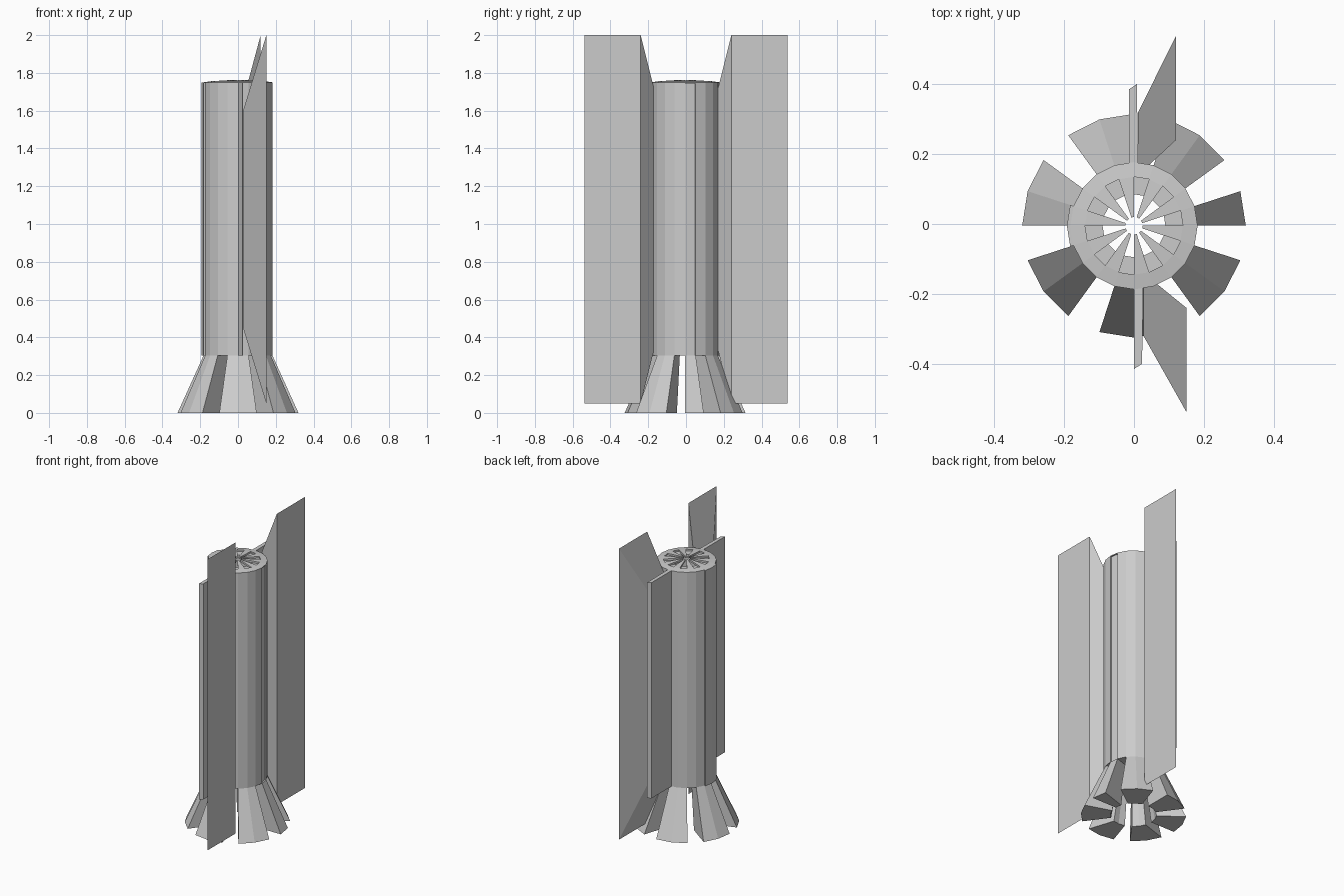
import bpy, bmesh
from math import cos, sin, radians

if "Cube" in bpy.data.objects:
    bpy.data.objects.remove(bpy.data.objects["Cube"])

CY = -0.005   # axis of the tower in y
STEP = 18     # 20-sided tower


def finish(name, bm):
    bmesh.ops.recalc_face_normals(bm, faces=bm.faces)
    me = bpy.data.meshes.new(name)
    bm.to_mesh(me)
    bm.free()
    ob = bpy.data.objects.new(name, me)
    bpy.context.collection.objects.link(ob)
    return ob


def sector(name, a0, a1, profile):
    """Sweep a closed (r, z) profile around the axis from a0 to a1 degrees."""
    bm = bmesh.new()
    n = (a1 - a0) // STEP
    full = a1 - a0 == 360
    rows = []
    for i in range(n if full else n + 1):
        a = radians(a0 + i * STEP)
        rows.append([bm.verts.new((r * cos(a), CY + r * sin(a), z)) for r, z in profile])
    m = len(profile)
    for i in range(n):
        p, q = rows[i], rows[(i + 1) % len(rows)]
        for j in range(m):
            k = (j + 1) % m
            bm.faces.new((p[j], p[k], q[k], q[j]))
    if not full:
        bm.faces.new(rows[0])
        bm.faces.new(rows[-1])
    return finish(name, bm)


def hexa(name, bottom, top):
    """Solid between two four-point loops."""
    bm = bmesh.new()
    b = [bm.verts.new(v) for v in bottom]
    t = [bm.verts.new(v) for v in top]
    bm.faces.new(b)
    bm.faces.new(t)
    for i in range(4):
        j = (i + 1) % 4
        bm.faces.new((b[i], b[j], t[j], t[i]))
    return finish(name, bm)


# Tower wall, with one recessed strip on the right and a raised strip on the left
def wall(r_in, r_out, z_top=1.75):
    return [(r_in, 0.305), (r_out, 0.305), (r_out, z_top), (r_in, z_top)]


sector("tower_wall", 18, 360, wall(0.09, 0.182, 1.745))
sector("recessed_strip", 0, 18, wall(0.09, 0.174, 1.745))
sector("raised_strip", 162, 198, wall(0.178, 0.192))

# Slightly domed roof: solid rim and tapering spokes with open slots between
sector("roof_rim", 0, 360, [(0.14, 1.745), (0.182, 1.745), (0.182, 1.75), (0.14, 1.756)])
for i in range(10):
    a = 18 + i * 36
    sector(f"roof_spoke_{i}", a, a + STEP,
           [(0.025, 1.75), (0.14, 1.745), (0.14, 1.756), (0.025, 1.763)])

# Flared legs, two facets each; the last one is a single facet
leg = [(0.14, 0), (0.32, 0), (0.182, 0.305), (0.09, 0.305)]
for i in range(7):
    a = i * 54 - 18
    sector(f"leg_{i}", max(a, 0), a + 36, leg)

# Side plates and flaring fins, front and back
for side, s, x0, xf in (("back", 1, -0.015, 0.12), ("front", -1, 0.0, 0.15)):
    x1 = x0 + 0.027
    y0, ya, yb = s * 0.15, s * (0.385 if s > 0 else 0.415), s * 0.4
    foot = [(x0, y0), (x1, y0), (x1 - 0.004, yb), (x0, ya)]
    hexa(f"{side}_plate", [(x, y, 0.305) for x, y in foot], [(x, y, 1.75) for x, y in foot])

    def rect(x, ya, yb, za, zb):
        return [(x, s * ya, za), (x, s * yb, za), (x, s * yb, zb), (x, s * ya, zb)]
    hexa(f"{side}_fin", rect(x1, 0.14, 0.32, 0.45, 1.6), rect(xf, 0.24, 0.538, 0.05, 2.0))
